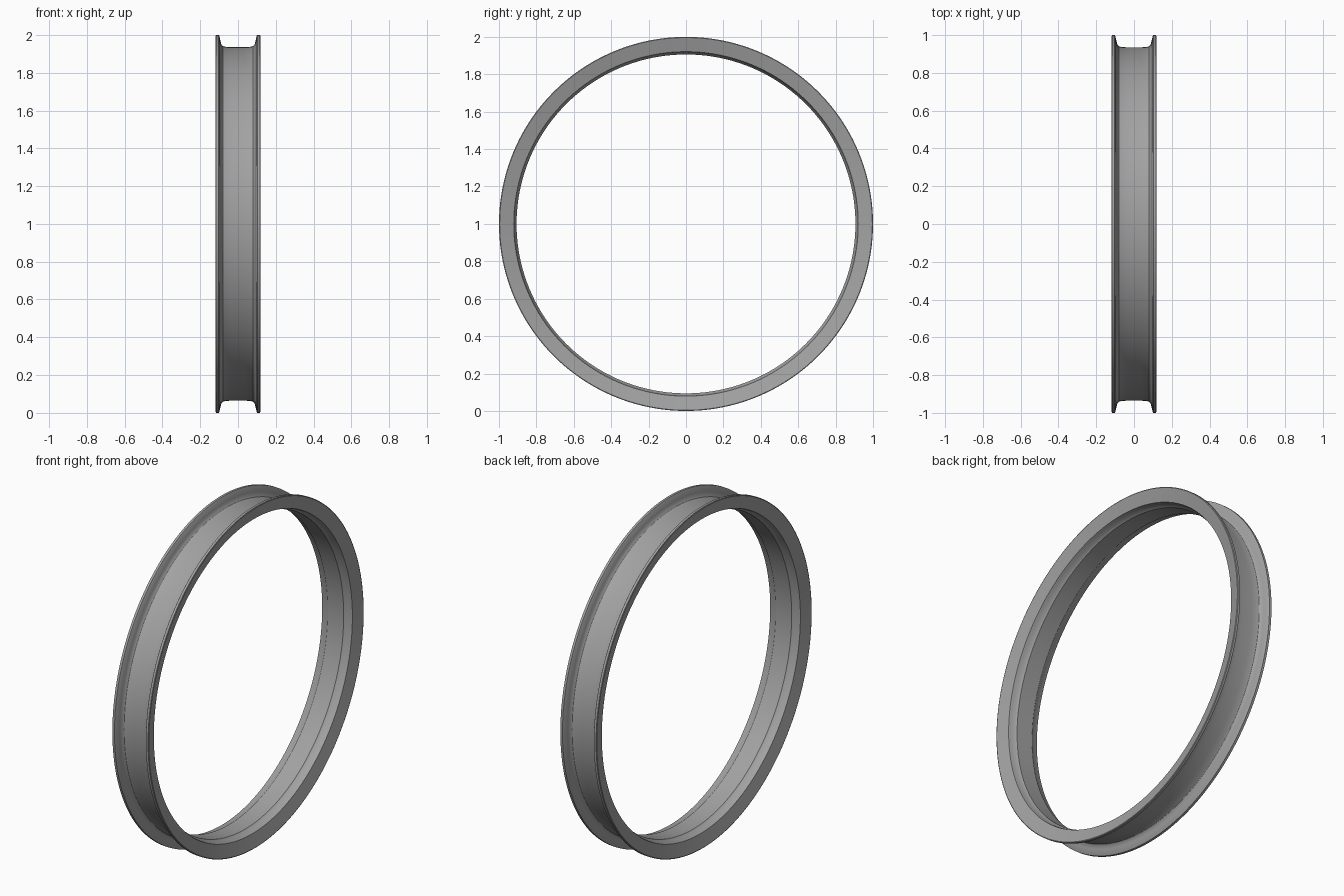
import bpy, bmesh, math

if "Cube" in bpy.data.objects:
    bpy.data.objects.remove(bpy.data.objects["Cube"])

SEGMENTS = 160

# Grey metal
metal = bpy.data.materials.new("grey_metal")
metal.use_nodes = True
grey = (0.36, 0.36, 0.36, 1)
metal.diffuse_color = grey
metal.node_tree.nodes["Principled BSDF"].inputs["Base Color"].default_value = grey

# Half cross-section as (x, radius): outer channel, flange tip, dished side, inner step
half = [(0.035, 0.935), (0.065, 0.937), (0.08, 0.941), (0.088, 0.95),
        (0.092, 0.965), (0.099, 0.996), (0.102, 1.0), (0.116, 1.0),
        (0.118, 0.996), (0.098, 0.921), (0.088, 0.918), (0.062, 0.914), (0.052, 0.906)]
section = half + [(-x, r) for x, r in reversed(half)]

# Wheel rim: the closed section swept around the x axis
bm = bmesh.new()
rings = []
for i in range(SEGMENTS):
    a = math.tau * i / SEGMENTS
    rings.append([bm.verts.new((x, r * math.cos(a), 1 + r * math.sin(a))) for x, r in section])
count = len(section)
for i in range(SEGMENTS):
    here, after = rings[i], rings[(i + 1) % SEGMENTS]
    for j in range(count):
        k = (j + 1) % count
        bm.faces.new((here[j], here[k], after[k], after[j]))
bmesh.ops.recalc_face_normals(bm, faces=bm.faces)
mesh = bpy.data.meshes.new("wheel_rim")
bm.to_mesh(mesh)
bm.free()
mesh.materials.append(metal)
rim = bpy.data.objects.new("wheel_rim", mesh)
bpy.context.collection.objects.link(rim)

# Smooth shading with crisp creases
bpy.ops.object.select_all(action='DESELECT')
rim.select_set(True)
bpy.context.view_layer.objects.active = rim
bpy.ops.object.shade_smooth_by_angle(angle=math.radians(30))
